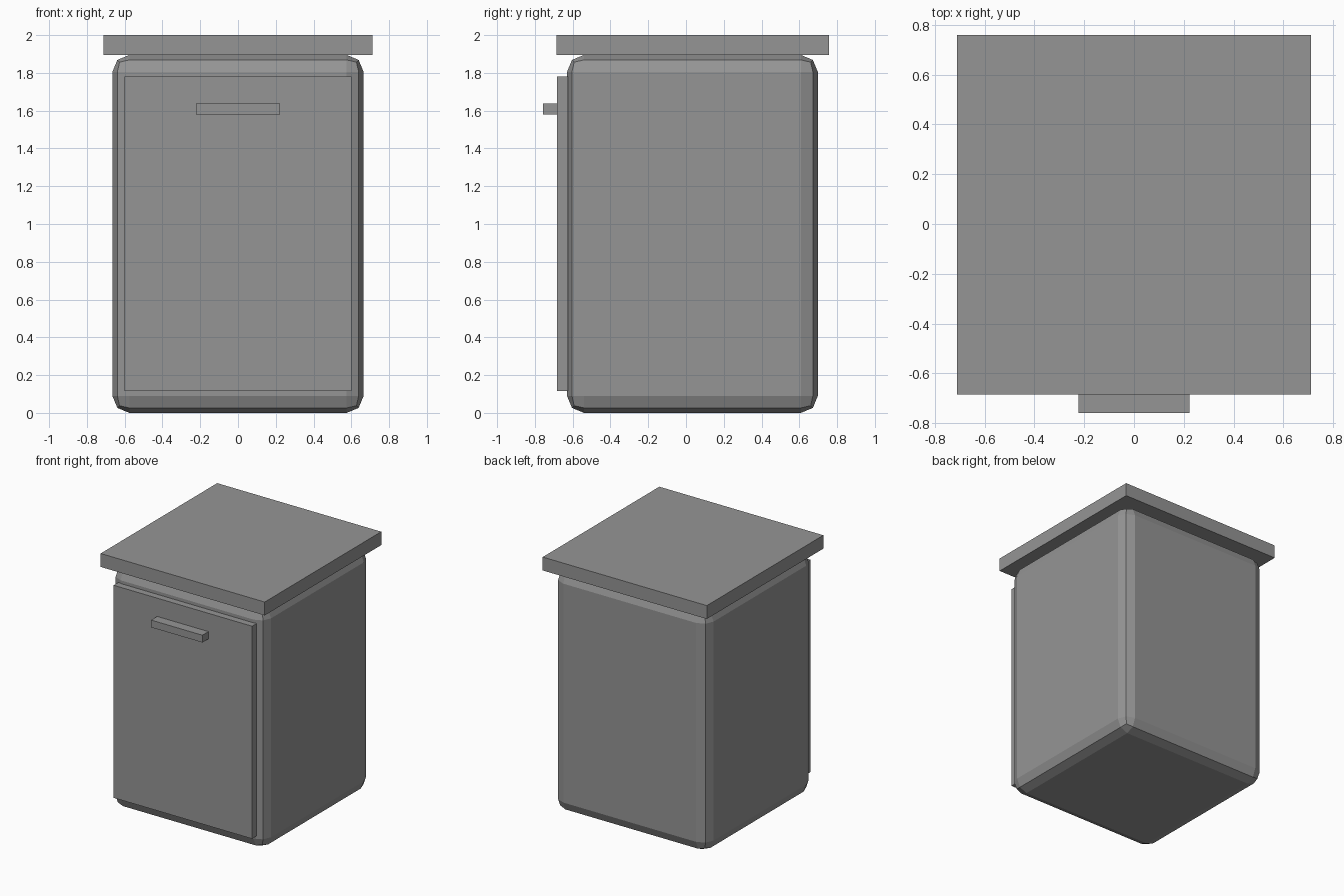
import bpy

cube = bpy.data.objects.get("Cube")
if cube:
    bpy.data.objects.remove(cube, do_unlink=True)

# One flat grey for the whole cabinet
grey = bpy.data.materials.new("mid_grey")
grey.use_nodes = True
colour = (0.3, 0.3, 0.3, 1)
grey.diffuse_color = colour
grey.node_tree.nodes["Principled BSDF"].inputs["Base Color"].default_value = colour


def box(name, half_x, y, z):
    """Box symmetric in x, spanning the y and z ranges."""
    bpy.ops.mesh.primitive_cube_add(
        size=1, location=(0, sum(y) / 2, sum(z) / 2))
    ob = bpy.context.object
    ob.name = name
    ob.scale = (2 * half_x, y[1] - y[0], z[1] - z[0])
    bpy.ops.object.transform_apply(location=False, rotation=False, scale=True)
    ob.data.materials.append(grey)
    return ob


# Cabinet body with chamfered, two-step rounded edges
body = box("cabinet_body", 0.665, (-0.63, 0.698), (0, 1.895))
bevel = body.modifiers.new("rounded_edges", "BEVEL")
bevel.width = 0.09
bevel.segments = 2

# Overhanging worktop
box("worktop", 0.711, (-0.685, 0.758), (1.895, 2))

# Door panel and its bar handle
box("door", 0.6, (-0.683, -0.625), (0.115, 1.78))
box("door_handle", 0.222, (-0.758, -0.68), (1.58, 1.637))
